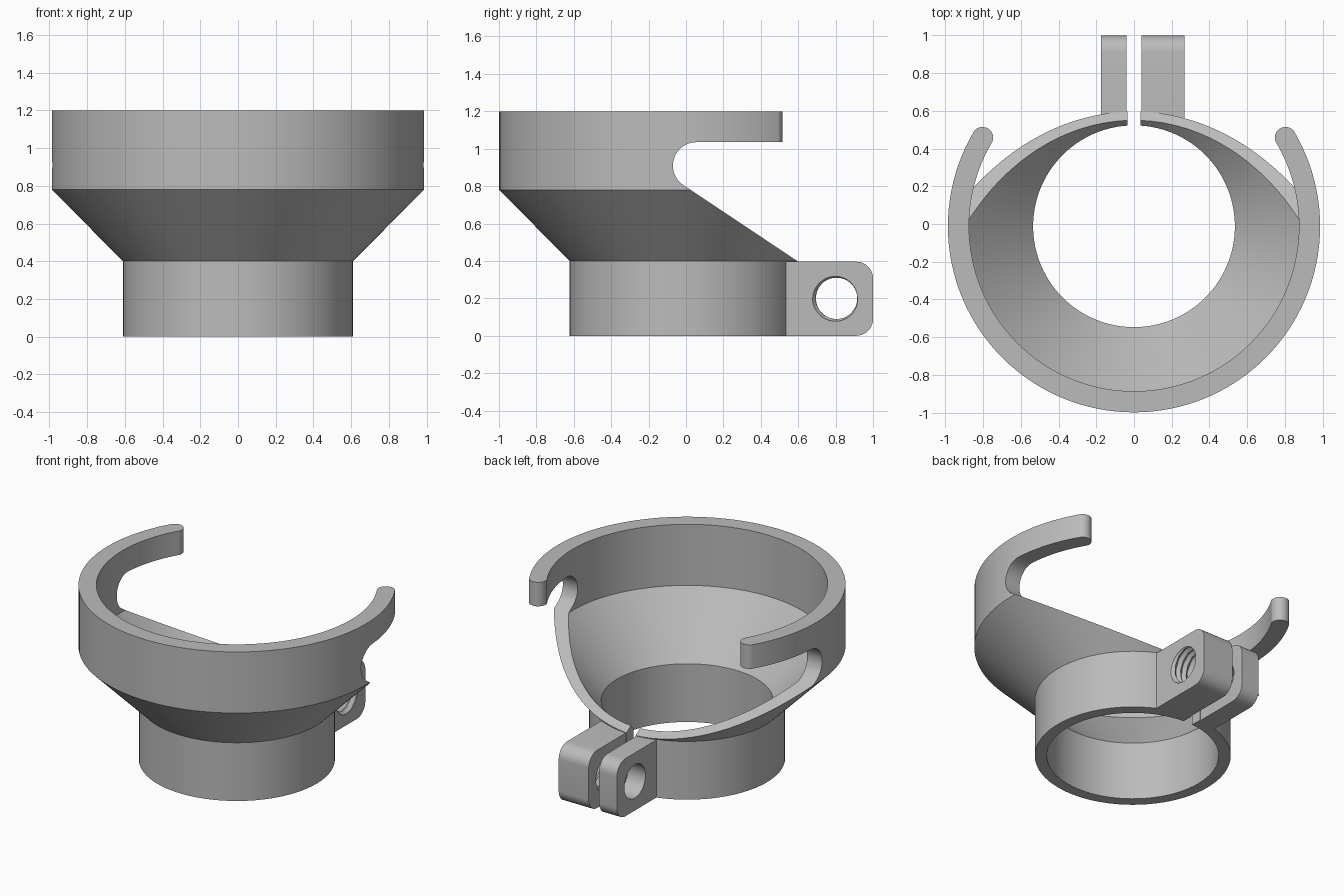
import bpy, bmesh, math
from mathutils import Vector

cube = bpy.data.objects.get("Cube")
if cube:
    bpy.data.objects.remove(cube)

CY = -0.012                     # y of the ring axis
R_OUT, R_IN = 0.987, 0.875      # cup wall
C_OUT, C_IN = 0.61, 0.535       # collar wall
TOP, RIM, NECK = 1.2, 0.78, 0.4
ARM_Z = 1.035                   # underside of the arms
HOLE = (0.805, 0.2)             # y, z of the bolt hole

grey = bpy.data.materials.new("plain grey")
grey.use_nodes = True
colour = (0.5, 0.5, 0.5, 1)
grey.diffuse_color = colour
grey.node_tree.nodes["Principled BSDF"].inputs["Base Color"].default_value = colour


def finish(name, bm):
    bmesh.ops.recalc_face_normals(bm, faces=bm.faces)
    mesh = bpy.data.meshes.new(name)
    bm.to_mesh(mesh)
    bm.free()
    mesh.materials.append(grey)
    obj = bpy.data.objects.new(name, mesh)
    bpy.context.collection.objects.link(obj)
    return obj


def prism(name, outline, offset):
    """Extrude a closed outline of 3D points along offset."""
    bm = bmesh.new()
    face = bm.faces.new([bm.verts.new(p) for p in outline])
    side = bmesh.ops.extrude_face_region(bm, geom=[face])["geom"]
    verts = [v for v in side if isinstance(v, bmesh.types.BMVert)]
    bmesh.ops.translate(bm, verts=verts, vec=offset)
    return finish(name, bm)


def loft(bm, rings, closed):
    """Bridge equal rings of points, capping or closing the ends."""
    loops = [[bm.verts.new(p) for p in ring] for ring in rings]
    n = len(loops[0])
    pairs = list(zip(loops, loops[1:])) + ([(loops[-1], loops[0])] if closed else [])
    for a, b in pairs:
        for i in range(n):
            j = (i + 1) % n
            bm.faces.new((a[i], a[j], b[j], b[i]))
    if not closed:
        bm.faces.new(loops[0])
        bm.faces.new(loops[-1])


def arc(u, v, r, start, end, steps):
    angles = [math.radians(start + (end - start) * i / steps) for i in range(steps + 1)]
    return [(u + r * math.cos(a), v + r * math.sin(a)) for a in angles]


def cut(obj, cutter):
    mod = obj.modifiers.new("cut", "BOOLEAN")
    mod.operation = "DIFFERENCE"
    mod.solver = "EXACT"
    mod.object = cutter
    bpy.context.view_layer.objects.active = obj
    bpy.ops.object.modifier_apply(modifier=mod.name)
    bpy.data.objects.remove(cutter)


def smooth(obj):
    bpy.ops.object.select_all(action="DESELECT")
    obj.select_set(True)
    bpy.context.view_layer.objects.active = obj
    bpy.ops.object.shade_smooth_by_angle(angle=math.radians(25))


# Funnel body: collar, cone and cup turned from one wall profile
profile = [(C_OUT, 0), (C_OUT, NECK), (R_OUT, RIM), (R_OUT, TOP),
           (R_IN, TOP), (R_IN, RIM), (C_IN, NECK), (C_IN, 0)]
bm = bmesh.new()
loft(bm, [[(x, y + CY, z) for x, y in arc(0, 0, r, 0, 360, 128)[:-1]]
          for r, z in profile], True)
body = finish("funnel_body", bm)

# Rear opening: rounded slot under the arms, sloping down to the collar
slope = math.atan2(2, 3)
sweep = arc(0.055, 0.91, ARM_Z - 0.91, 90, 270 - math.degrees(slope), 16)
y0, z0 = sweep[-1]
side = sweep + [(1.2, z0 - (1.2 - y0) * math.tan(slope)), (1.2, ARM_Z)]
cut(body, prism("opening_cutter", [(-1.5, y, z) for y, z in side], Vector((3, 0, 0))))

# Space between the arms, leaving round arm tips
mid, tip, end = (R_OUT + R_IN) / 2, (R_OUT - R_IN) / 2 + 0.001, math.radians(30.3)
cx, cy = mid * math.cos(end), mid * math.sin(end)
bite = arc(cx, cy, tip, 210.3, 30.3, 16)
far = (2.4 * math.cos(end), 2.4 * math.sin(end))
right = bite + [far]
plan = [(0, 0)] + right + [(-x, y) for x, y in reversed(right)]
cut(body, prism("arm_gap_cutter", [(x, y + CY, 0.95) for x, y in plan], Vector((0, 0, 0.5))))

# Clamp split through the back of the collar
split = [(-0.035, 0.2, -0.1), (0.035, 0.2, -0.1), (0.035, 0.9, -0.1), (-0.035, 0.9, -0.1)]
cut(body, prism("split_cutter", split, Vector((0, 0, 0.8))))
smooth(body)


# Clamp ears with rounded outer corners
def ear(name, x0, x1):
    r, top, y1 = 0.09, 0.396, 1.0
    outline = ([(0.53, 0)] + arc(y1 - r, r, r, -90, 0, 10)
               + arc(y1 - r, top - r, r, 0, 90, 10) + [(0.53, top)])
    return prism(name, [(x0, y, z) for y, z in outline], Vector((x1 - x0, 0, 0)))


def bore(name, x0, x1, radius, depth, pitch):
    """Round cutter along x whose radius follows a helical V groove."""
    n, steps = 48, 64
    rings = []
    for k in range(steps + 1):
        x = x0 + (x1 - x0) * k / steps
        ring = []
        for i in range(n):
            a = math.tau * i / n
            phase = (x / pitch + i / n) % 1
            r = radius + depth * (1 - abs(2 * phase - 1))
            ring.append((x, HOLE[0] + r * math.cos(a), HOLE[1] + r * math.sin(a)))
        rings.append(ring)
    bm = bmesh.new()
    loft(bm, rings, False)
    return finish(name, bm)


plain_ear = ear("plain_clamp_ear", -0.175, -0.04)
cut(plain_ear, prism("hole_cutter", [(-0.3, y, z) for y, z in arc(*HOLE, 0.115, 0, 360, 48)[:-1]],
                     Vector((0.3, 0, 0))))
smooth(plain_ear)

threaded_ear = ear("threaded_clamp_ear", 0.04, 0.268)
cut(threaded_ear, bore("thread_cutter", 0.02, 0.29, 0.11, 0.02, 0.045))
smooth(threaded_ear)
